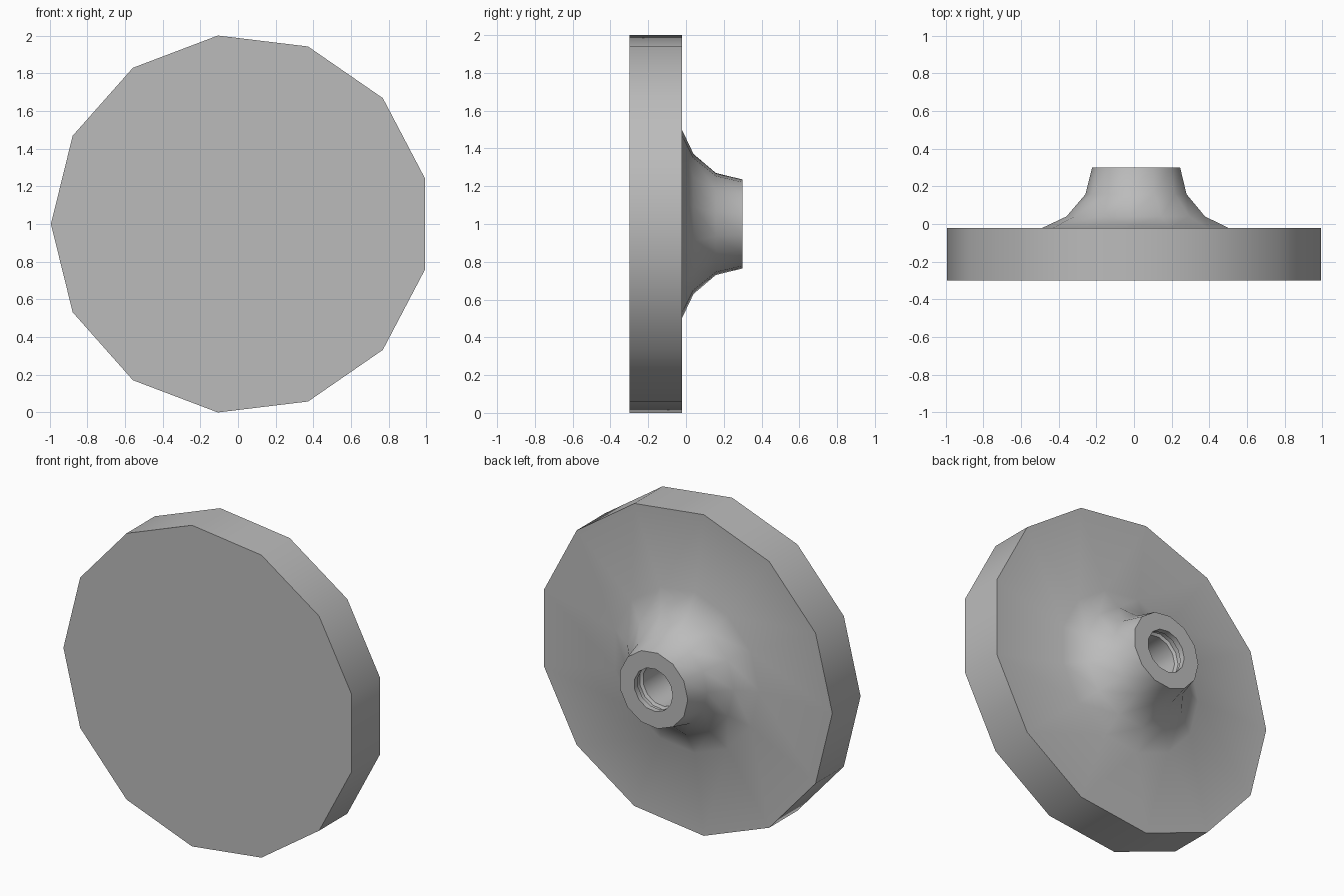
import bpy, bmesh, math

cube = bpy.data.objects.get("Cube")
if cube:
    bpy.data.objects.remove(cube, do_unlink=True)

SIDES = 13
CENTRE_X = 0.0146   # the odd polygon is offset so its bounds are centred

grey = bpy.data.materials.new("plain grey")
grey.use_nodes = True
COLOUR = (0.5, 0.5, 0.5, 1)
grey.diffuse_color = COLOUR
grey.node_tree.nodes["Principled BSDF"].inputs["Base Color"].default_value = COLOUR


def lathe(name, profile):
    """Spin (radius, y) points around the y axis, capping both ends."""
    bm = bmesh.new()
    rings = []
    for r, y in profile:
        ring = []
        for k in range(SIDES):
            a = math.pi - math.tau * k / SIDES
            ring.append(bm.verts.new((CENTRE_X + r * math.cos(a), y, 1 + r * math.sin(a))))
        rings.append(ring)
    for low, high in zip(rings, rings[1:]):
        for k in range(SIDES):
            n = (k + 1) % SIDES
            bm.faces.new((low[k], low[n], high[n], high[k]))
    bm.faces.new(rings[0])
    bm.faces.new(rings[-1])
    bmesh.ops.recalc_face_normals(bm, faces=bm.faces)
    mesh = bpy.data.meshes.new(name)
    bm.to_mesh(mesh)
    bm.free()
    mesh.materials.append(grey)
    obj = bpy.data.objects.new(name, mesh)
    bpy.context.collection.objects.link(obj)
    bpy.ops.object.select_all(action="DESELECT")
    obj.select_set(True)
    bpy.context.view_layer.objects.active = obj
    bpy.ops.object.shade_smooth_by_angle(angle=math.radians(30))
    return obj


# Round plate, flared hub and grooved socket in one continuous profile
plate = [(1.0073, -0.3), (1.0073, -0.022)]
hub = [(0.504, -0.022), (0.373, 0.04), (0.272, 0.158), (0.237, 0.3)]
socket = [(0.133, 0.3), (0.133, 0.265), (0.15, 0.255), (0.15, 0.225),
          (0.133, 0.215), (0.133, -0.02)]
lathe("plate_with_hub", plate + hub + socket)
